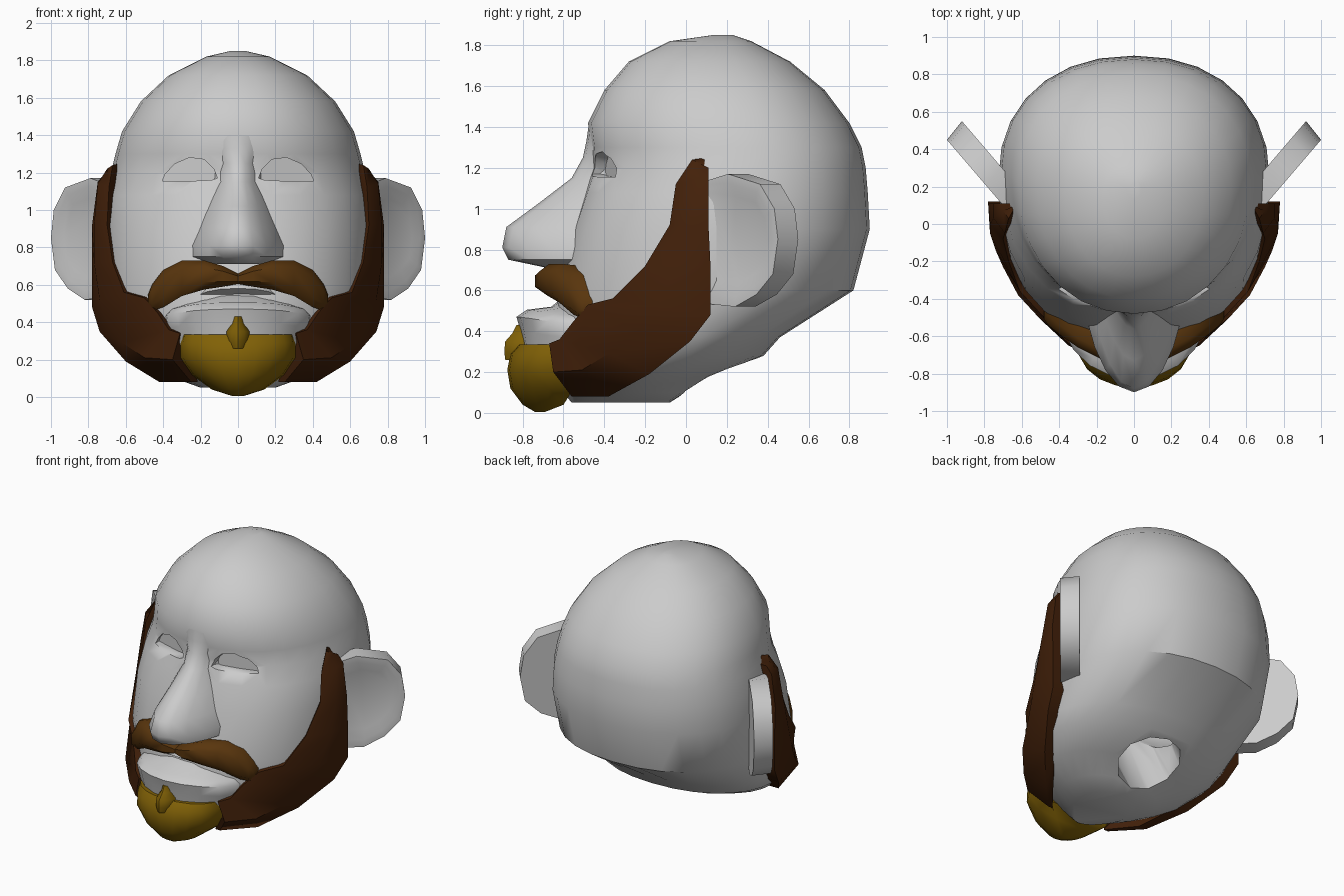
import bpy, bmesh, math
from mathutils import Vector, Matrix

if "Cube" in bpy.data.objects:
    bpy.data.objects.remove(bpy.data.objects["Cube"])


def material(name, color):
    mat = bpy.data.materials.new(name)
    mat.use_nodes = True
    mat.diffuse_color = (*color, 1)
    mat.node_tree.nodes["Principled BSDF"].inputs["Base Color"].default_value = (*color, 1)
    return mat


skin = material("grey skin", (0.6, 0.6, 0.6))
dark_brown = material("dark brown hair", (0.056, 0.015, 0.003))
mid_brown = material("warm brown hair", (0.1, 0.036, 0.004))
gold = material("dark gold hair", (0.22, 0.12, 0.002))


def smooth(obj, angle):
    bpy.ops.object.select_all(action="DESELECT")
    obj.select_set(True)
    bpy.context.view_layer.objects.active = obj
    bpy.ops.object.shade_smooth_by_angle(angle=math.radians(angle))


def finish(name, bm, mat, angle=40):
    bmesh.ops.recalc_face_normals(bm, faces=bm.faces)
    mesh = bpy.data.meshes.new(name)
    bm.to_mesh(mesh)
    bm.free()
    obj = bpy.data.objects.new(name, mesh)
    bpy.context.collection.objects.link(obj)
    mesh.materials.append(mat)
    smooth(obj, angle)
    return obj


def loft(name, rings, mat, angle=40):
    """Skin a closed solid over rings that all have the same point count."""
    bm = bmesh.new()
    rows = [[bm.verts.new(p) for p in ring] for ring in rings]
    count = len(rows[0])
    for low, high in zip(rows, rows[1:]):
        for i in range(count):
            j = (i + 1) % count
            bm.faces.new((low[i], low[j], high[j], high[i]))
    bm.faces.new(rows[0][::-1])
    bm.faces.new(rows[-1])
    return finish(name, bm, mat, angle)


def signed_power(value, power):
    return math.copysign(abs(value) ** power, value)


def head_ring(z, front, back, width, fullness, sides=28):
    """Egg-shaped ring; fullness squares off the face side."""
    middle = front + 0.55 * (back - front)
    ring = []
    for i in range(sides):
        a = math.tau * i / sides
        s, c = math.sin(a), math.cos(a)
        power = 2 / 2.2 if s > 0 else 2 / fullness
        reach = back - middle if s > 0 else middle - front
        ring.append((width * signed_power(c, power), middle + reach * signed_power(s, power), z))
    return ring


def bow(z, width, front, back, sag=0, power=1, steps=10):
    """Half ring bulging to the front, with ends dropping by sag."""
    ring = []
    for i in range(steps + 1):
        a = math.pi * (i / steps - 0.5)
        s, c = math.sin(a), max(math.cos(a), 0)
        ring.append((width * s, back + (front - back) * c ** power, z - sag * abs(s) ** 3))
    return ring


def carve(target, cutter):
    cutter.hide_render = True
    mod = target.modifiers.new("carve", "BOOLEAN")
    mod.operation = "DIFFERENCE"
    mod.solver = "EXACT"
    mod.object = cutter
    bpy.context.view_layer.objects.active = target
    bpy.ops.object.modifier_apply(modifier=mod.name)
    bpy.data.objects.remove(cutter)


# Head: height, front, back, half width, fullness of the face
head_rows = [
    (0.05, -0.56, -0.08, 0.20, 1.7), (0.10, -0.60, 0.00, 0.34, 1.7), (0.18, -0.66, 0.14, 0.52, 1.7),
    (0.28, -0.68, 0.38, 0.63, 1.7), (0.37, -0.67, 0.46, 0.68, 1.8), (0.60, -0.62, 0.82, 0.72, 2.3),
    (0.90, -0.56, 0.90, 0.725, 2.3), (1.08, -0.50, 0.89, 0.71, 2.2), (1.20, -0.46, 0.88, 0.68, 2.1),
    (1.30, -0.465, 0.86, 0.655, 2.1), (1.42, -0.48, 0.80, 0.62, 2.1),
    (1.58, -0.40, 0.68, 0.52, 2.1), (1.72, -0.28, 0.51, 0.37, 2.1),
    (1.82, -0.08, 0.32, 0.17, 2), (1.85, 0.13, 0.23, 0.04, 2),
]
head = loft("head", [head_ring(*row) for row in head_rows], skin)

# Hollow inside and open neck
bm = bmesh.new()
bmesh.ops.create_uvsphere(bm, u_segments=16, v_segments=10, radius=1,
                          matrix=Matrix.Translation((0, 0.2, 0.95))
                          @ Matrix.Diagonal((0.58, 0.55, 0.6, 1)))
carve(head, finish("cavity_cutter", bm, skin))
bm = bmesh.new()
axis = Vector((0, 0.44, -0.9)).normalized()
bmesh.ops.create_cone(bm, cap_ends=True, segments=10, radius1=0.215, radius2=0.215, depth=0.8,
                      matrix=Matrix.Translation(Vector((0, 0.16, 0.17)) - axis * 0.15)
                      @ axis.to_track_quat("Z", "Y").to_matrix().to_4x4())
carve(head, finish("neck_cutter", bm, skin))

# Eye recesses: almond outlines cut at a slant that follows the face
almond = [(0.11, 1.17), (0.13, 1.22), (0.18, 1.27), (0.26, 1.28), (0.34, 1.245),
          (0.39, 1.19), (0.405, 1.155), (0.25, 1.155), (0.14, 1.16)]
for side in (1, -1):
    outer = [(side * x, -0.7, z) for x, z in almond]
    inner = [(side * x, -0.43 + 0.3 * x, z) for x, z in almond]
    carve(head, loft("eye_cutter", [outer, inner], skin))
smooth(head, 70)

# Nose: flared into the brow at the top, blunt at the tip
nose_rows = [(1.42, 0.20, -0.475, -0.38, 1.6), (1.33, 0.16, -0.488, -0.38, 2),
             (1.25, 0.125, -0.505, -0.38, 2.1), (1.15, 0.13, -0.56, -0.38, 2),
             (1.02, 0.18, -0.73, -0.42, 2), (0.91, 0.22, -0.88, -0.44, 1.7),
             (0.81, 0.26, -0.90, -0.44, 1.4), (0.75, 0.26, -0.87, -0.44, 1.3),
             (0.71, 0.18, -0.68, -0.44, 1.3)]
loft("nose", [bow(z, w, front, back, power=p) for z, w, front, back, p in nose_rows], skin, 60)

# Lips
upper = [(0.55, 0.29, -0.63), (0.58, 0.28, -0.68), (0.63, 0.22, -0.66)]
loft("upper_lip", [bow(z, w, front, -0.45, sag=0.08) for z, w, front in upper], skin)
lower = [(0.28, 0.35, -0.79), (0.40, 0.39, -0.81), (0.47, 0.40, -0.83), (0.505, 0.37, -0.78),
         (0.52, 0.33, -0.66), (0.56, 0.24, -0.61)]
loft("lower_lip", [bow(z, w, front, -0.45, sag=0.04) for z, w, front in lower], skin, 60)

# Chin beard and soul patch
chin = [(0.335, 0.30, -0.82, -0.6), (0.29, 0.31, -0.86, -0.6), (0.21, 0.31, -0.875, -0.59),
        (0.12, 0.25, -0.86, -0.55), (0.04, 0.14, -0.80, -0.6), (0.005, 0.03, -0.74, -0.69)]
loft("chin_beard", [bow(z, w, front, back, power=0.8) for z, w, front, back in chin], gold)
patch = [(0.26, 0.05, -0.885), (0.30, 0.07, -0.89), (0.35, 0.07, -0.885),
         (0.39, 0.04, -0.85), (0.43, 0.035, -0.83)]
loft("soul_patch", [bow(z, w, front, -0.70, power=0.7, steps=6) for z, w, front in patch], gold)

# Side beard stations: back edge, bulge, front edge
beard = [
    ((0.71, 0.11, 1.20), (0.70, 0.07, 1.22), (0.67, 0.03, 1.24)),
    ((0.75, 0.11, 1.15), (0.75, 0.03, 1.14), (0.69, -0.05, 1.12)),
    ((0.78, 0.11, 0.92), (0.77, 0.00, 0.92), (0.70, -0.08, 0.92)),
    ((0.78, 0.12, 0.72), (0.77, -0.05, 0.72), (0.67, -0.20, 0.72)),
    ((0.78, 0.12, 0.48), (0.74, -0.14, 0.52), (0.61, -0.36, 0.56)),
    ((0.74, 0.02, 0.35), (0.70, -0.23, 0.40), (0.50, -0.48, 0.53)),
    ((0.60, -0.18, 0.19), (0.62, -0.38, 0.29), (0.43, -0.55, 0.45)),
    ((0.42, -0.38, 0.08), (0.50, -0.51, 0.21), (0.37, -0.62, 0.36)),
    ((0.25, -0.56, 0.08), (0.35, -0.65, 0.20), (0.31, -0.67, 0.34)),
]
# Moustache stations: x, front, top, bottom
moustache = [(0, -0.71, 0.66, 0.605), (0.08, -0.74, 0.70, 0.59), (0.18, -0.72, 0.73, 0.575),
             (0.30, -0.66, 0.73, 0.54), (0.40, -0.59, 0.68, 0.48), (0.46, -0.54, 0.60, 0.46),
             (0.48, -0.51, 0.55, 0.49)]
# Ear outline: distance out from the head, height
ear = [(-0.15, 0.54), (-0.15, 1.12), (0.3, 1.17), (0.75, 1.12), (0.95, 1.0),
       (1, 0.85), (0.93, 0.68), (0.7, 0.58), (0.4, 0.52)]


def beard_ring(side, back, bulge, front):
    def sink(p, amount):
        return (p[0] * (1 - amount), p[1] + amount * 1.2, p[2] + 0.01)
    points = [back, bulge, front, sink(front, 0.06), sink(bulge, 0.12), (back[0] * 0.86, *back[1:])]
    return [(side * x, y, z) for x, y, z in points]


def moustache_ring(side, x, front, top, bottom):
    mid, bulge = (top + bottom) / 2, (top - bottom) / 4
    profile = [(0.14, top - 0.01), (0.05, top), (0, mid + bulge),
               (0, mid - bulge), (0.04, bottom), (0.14, bottom + 0.01)]
    return [(side * x, front + depth, z) for depth, z in profile]


def ear_ring(side, scale, depth):
    ring = []
    for u, z in ear:
        u, z = 0.45 + (u - 0.45) * scale, 0.86 + (z - 0.86) * scale
        ring.append((side * (0.70 + 0.30 * u - 0.08 * depth), 0.10 + 0.35 * u + 0.10 * depth, z))
    return ring


for side, label in ((1, "left"), (-1, "right")):
    loft(label + "_beard", [beard_ring(side, *row) for row in beard], dark_brown, 50)
    loft(label + "_moustache", [moustache_ring(side, *row) for row in moustache], mid_brown, 50)
    loft(label + "_ear", [ear_ring(side, 1, 1), ear_ring(side, 1, 0),
                          ear_ring(side, 0.85, 0), ear_ring(side, 0.65, 0.15)], skin, 50)
